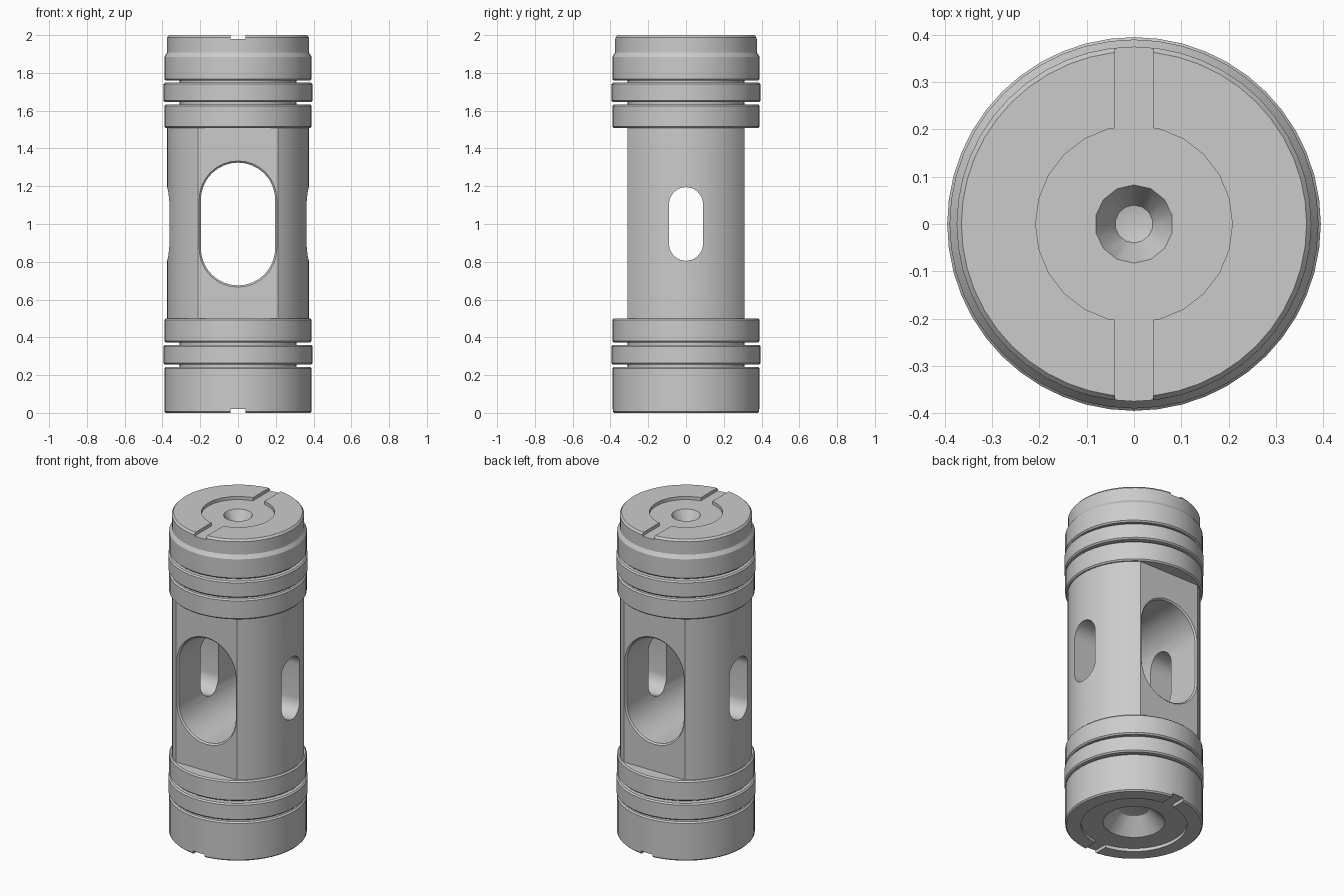
import bpy, bmesh, math

if "Cube" in bpy.data.objects:
    bpy.data.objects.remove(bpy.data.objects["Cube"])


def make_object(name, bm):
    bmesh.ops.recalc_face_normals(bm, faces=bm.faces)
    me = bpy.data.meshes.new(name)
    bm.to_mesh(me)
    bm.free()
    ob = bpy.data.objects.new(name, me)
    bpy.context.collection.objects.link(ob)
    return ob


def loft(name, rings):
    """Closed solid through equally long rings of points."""
    bm = bmesh.new()
    loops = [[bm.verts.new(p) for p in r] for r in rings]
    n = len(loops[0])
    for a, b in zip(loops, loops[1:]):
        for i in range(n):
            j = (i + 1) % n
            bm.faces.new((a[i], a[j], b[j], b[i]))
    bm.faces.new(loops[0])
    bm.faces.new(loops[-1])
    bmesh.ops.remove_doubles(bm, verts=bm.verts, dist=1e-6)
    return make_object(name, bm)


def lathe(name, profile, n=48):
    ang = [2 * math.pi * i / n for i in range(n)]
    return loft(name, [[(r * math.sin(a), -r * math.cos(a), z) for a in ang] for r, z in profile])


def box(name, x0, x1, y0, y1, z0, z1):
    return loft(name, [[(x0, y0, z), (x1, y0, z), (x1, y1, z), (x0, y1, z)] for z in (z0, z1)])


def slot(name, w, h, sections, along_x=False):
    """Round-ended slot, half width w, half height h; sections = (depth, outward offset)."""
    rings = []
    for d, o in sections:
        ring = []
        for k in range(34):
            up = k < 17
            a = math.pi * (k if up else k - 1) / 16
            u = (w + o) * math.cos(a)
            v = (w + o) * math.sin(a) + (h - w if up else w - h)
            ring.append((d, u, 1 + v) if along_x else (u, d, 1 + v))
        rings.append(ring)
    return loft(name, rings)


def cut(ob, cutters):
    bpy.context.view_layer.objects.active = ob
    for c in cutters:
        m = ob.modifiers.new("cut", 'BOOLEAN')
        m.operation, m.solver, m.object = 'DIFFERENCE', 'EXACT', c
        bpy.ops.object.modifier_apply(modifier=m.name)
        bpy.data.objects.remove(c)


def band(z0, z1, r, c=0.008):
    """Profile of a chamfered band."""
    return [(r - c, z0), (r, z0 + c), (r, z1 - c), (r - c, z1)]


G = 0.31  # groove floor radius


def grooved(bands):
    prof = []
    for b in bands:
        if prof:
            prof += [(G, prof[-1][1]), (G, b[0][1])]
        prof += b
    return prof


# Lower head: bands, ring and grooves
lower = lathe("lower_head", grooved([band(0, 0.243, 0.39), band(0.255, 0.36, 0.395),
                                     band(0.373, 0.5, 0.39)]))
# Upper head: same with a stepped crown
crown = [(0.382, 1.76), (0.39, 1.768), (0.39, 1.885), (0.375, 1.908), (0.375, 1.988), (0.365, 2)]
upper = lathe("upper_head", grooved([band(1.507, 1.633, 0.39), band(1.645, 1.748, 0.395), crown]))

# End recesses with key slots
cut(lower, [lathe("c1", [(0.3, -0.1), (0.3, 0.02)]),
            box("c2", -0.04, 0.04, -0.5, 0.5, -0.1, 0.02),
            lathe("c3", [(0.185, 0.01), (0.09, 0.11), (0, 0.13)], 32)])
cut(upper, [lathe("c1", [(0.208, 1.98), (0.208, 2.1)], 24),
            box("c2", -0.04, 0.04, -0.5, 0.5, 1.98, 2.1),
            lathe("c3", [(0, 1.89), (0.04, 1.9), (0.088, 1.99)], 14)])

# Centre barrel with front and back flats, windows and side ports
barrel = lathe("centre_barrel", [(0.375, 0.45), (0.375, 1.55)], 64)
cut(barrel, [box("c1", -0.5, 0.5, -0.6, -0.31, 0.3, 1.7),
             box("c2", -0.5, 0.5, 0.31, 0.6, 0.3, 1.7),
             slot("c3", 0.197, 0.325, [(-0.32, 0.02), (-0.302, 0), (0.302, 0), (0.32, 0.02)]),
             slot("c4", 0.09, 0.195, [(-0.5, 0), (0.5, 0)], along_x=True)])

for ob in (lower, upper, barrel):
    bpy.ops.object.select_all(action='DESELECT')
    ob.select_set(True)
    bpy.context.view_layer.objects.active = ob
    bpy.ops.object.shade_smooth_by_angle(angle=math.radians(30))
